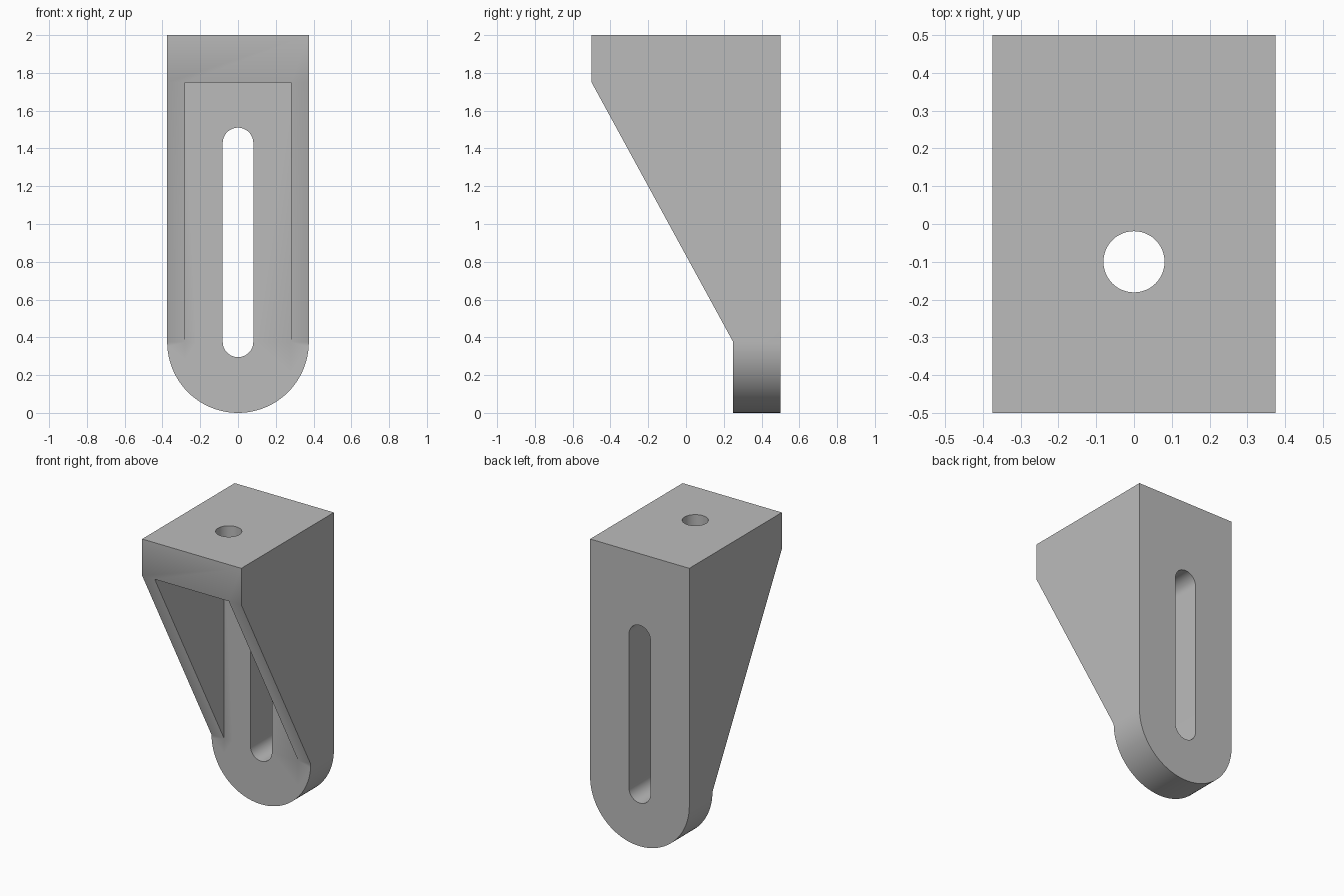
import bpy, bmesh
from math import pi, sin, cos, radians
from mathutils import Vector

if "Cube" in bpy.data.objects:
    bpy.data.objects.remove(bpy.data.objects["Cube"], do_unlink=True)

grey = bpy.data.materials.new("light grey")
grey.use_nodes = True
colour = (0.5, 0.5, 0.5, 1)
grey.diffuse_color = colour
grey.node_tree.nodes["Principled BSDF"].inputs["Base Color"].default_value = colour


def prism(name, profile, sweep):
    """Extrude a closed 3D outline along a vector."""
    bm = bmesh.new()
    face = bm.faces.new([bm.verts.new(p) for p in profile])
    top = bmesh.ops.extrude_face_region(bm, geom=[face])["geom"]
    bmesh.ops.translate(bm, vec=Vector(sweep),
                        verts=[v for v in top if isinstance(v, bmesh.types.BMVert)])
    bmesh.ops.recalc_face_normals(bm, faces=bm.faces)
    mesh = bpy.data.meshes.new(name)
    bm.to_mesh(mesh)
    bm.free()
    mesh.materials.append(grey)
    obj = bpy.data.objects.new(name, mesh)
    bpy.context.collection.objects.link(obj)
    return obj


def arc(cx, cy, r, start, end, steps):
    return [(cx + r * cos(start + (end - start) * i / steps),
             cy + r * sin(start + (end - start) * i / steps)) for i in range(steps + 1)]


W, WALL, PLATE, TOP = 0.375, 0.28, 0.25, 1.75

# Body: square top, rounded foot
outline = arc(0, W, W, pi, 2 * pi, 48) + [(W, 2), (-W, 2)]
bracket = prism("slotted_bracket", [(x, -0.5, z) for x, z in outline], (0, 1, 0))

# Sloped front cut, leaving the foot and the two gussets
slope = [(-0.5, TOP), (PLATE, W), (PLATE, -0.2), (-0.8, -0.2), (-0.8, TOP)]
slope_cutter = prism("slope_cutter", [(-1, y, z) for y, z in slope], (2, 0, 0))

# Open pocket between the gussets
pocket = [(-0.8, 0.2), (PLATE, 0.2), (PLATE, TOP), (-0.8, TOP)]
pocket_cutter = prism("pocket_cutter", [(-WALL, y, z) for y, z in pocket], (2 * WALL, 0, 0))

# Long slot in the back plate
r = 0.081
slot = arc(0, 1.429, r, 0, pi, 24) + arc(0, 0.376, r, pi, 2 * pi, 24)
slot_cutter = prism("slot_cutter", [(x, 0, z) for x, z in slot], (0, 1, 0))

# Bolt hole in the top plate
hole = arc(0, -0.1, r, 0, 2 * pi, 48)[:-1]
hole_cutter = prism("hole_cutter", [(x, y, 1.6) for x, y in hole], (0, 0, 0.6))

bpy.context.view_layer.objects.active = bracket
bracket.select_set(True)
for cutter in (slope_cutter, pocket_cutter, slot_cutter, hole_cutter):
    cutter.hide_render = True
    mod = bracket.modifiers.new(cutter.name, "BOOLEAN")
    mod.operation, mod.solver, mod.object = "DIFFERENCE", "EXACT", cutter
    bpy.ops.object.modifier_apply(modifier=mod.name)
    bpy.data.objects.remove(cutter, do_unlink=True)

bpy.ops.object.shade_smooth_by_angle(angle=radians(30))
